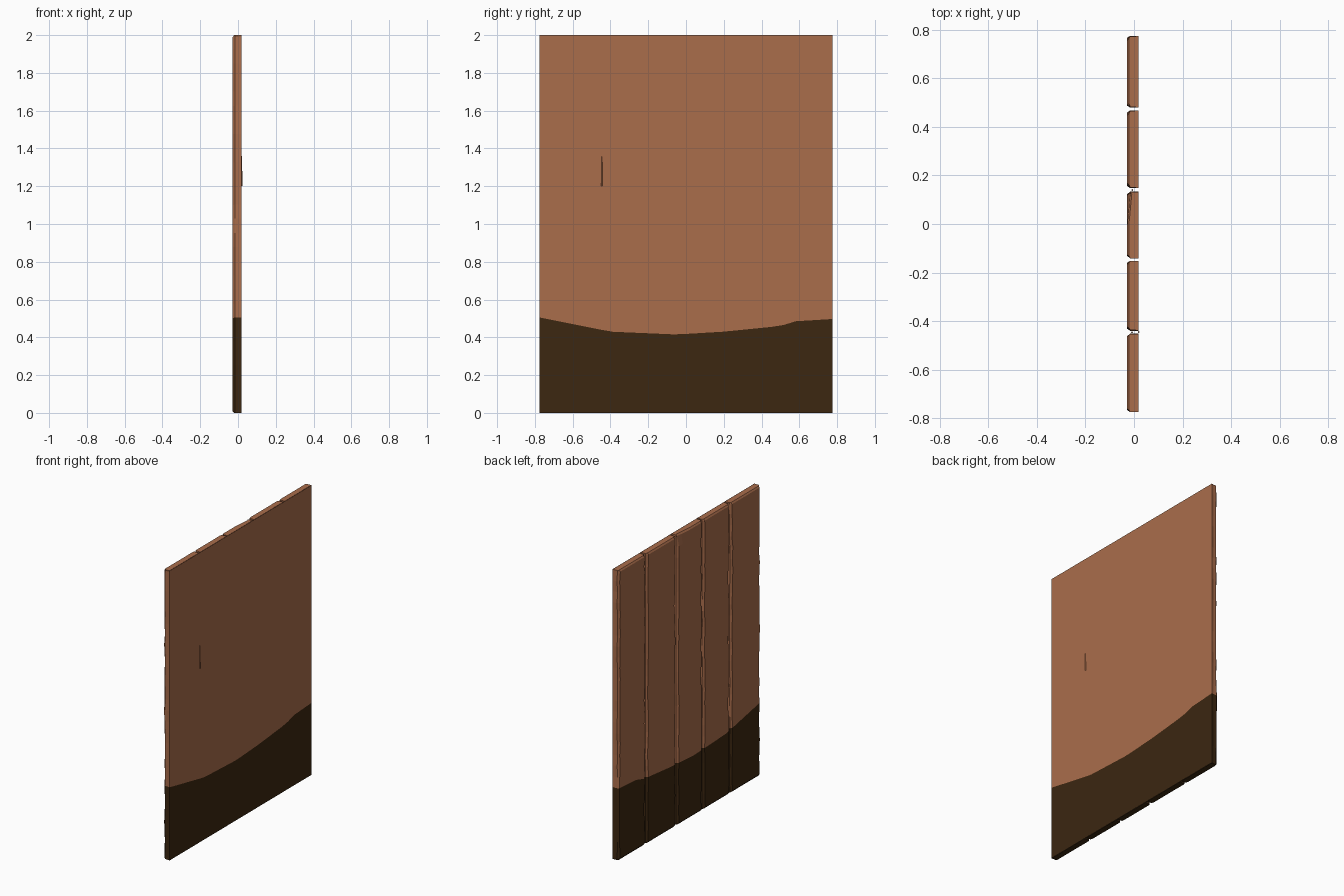
import bpy, bmesh, math, random

if "Cube" in bpy.data.objects:
    bpy.data.objects.remove(bpy.data.objects["Cube"])
random.seed(4)

def material(name, rgb):
    m = bpy.data.materials.new(name)
    m.diffuse_color = (*rgb, 1)
    m.use_nodes = True
    m.node_tree.nodes["Principled BSDF"].inputs["Base Color"].default_value = m.diffuse_color
    return m

brown = material("brown wood", (0.40, 0.153, 0.071))
dark = material("dark damp wood", (0.045, 0.020, 0.0055))

# Upper limit of the dark stain across the wall width
STAIN = [(-0.775, 0.505), (-0.55, 0.46), (-0.4, 0.43), (-0.05, 0.415), (0.2, 0.43),
         (0.5, 0.46), (0.58, 0.485), (0.775, 0.497)]
HEIGHT, FRONT, BACK = 2.0, -0.028, 0.02

def stain_height(y):
    for (y0, h0), (y1, h1) in zip(STAIN, STAIN[1:]):
        if y <= y1:
            break
    t = min(max((y - y0) / (y1 - y0), 0), 1)
    return h0 + t * (h1 - h0)

def level(r, y):
    # r in -1..0 is the stained part, 0..1 the clean part
    h = stain_height(y)
    return h * (1 + r) if r <= 0 else h + (HEIGHT - h) * r

def finish(bm, name):
    bmesh.ops.recalc_face_normals(bm, faces=bm.faces)
    me = bpy.data.meshes.new(name)
    bm.to_mesh(me)
    bm.free()
    me.materials.append(brown)
    me.materials.append(dark)
    ob = bpy.data.objects.new(name, me)
    bpy.context.collection.objects.link(ob)
    return ob

LOWER = [-1, -0.98, -0.75, -0.5, -0.25, 0]
UPPER = [(i + 1) / 20 for i in range(19)] + [0.993, 1]
LEVELS = LOWER + UPPER

def plank(name, y0, y1, chipped=False):
    bm = bmesh.new()
    rings = []
    for i, r in enumerate(LEVELS):
        end = i in (0, len(LEVELS) - 1)
        # Worn chamfers whose width wanders along the plank
        c0, c1 = (random.uniform(0.007, 0.017) for _ in range(2))
        w0, w1 = (random.uniform(0, 0.004) for _ in range(2))
        inset = 0.007 if end else 0
        a, b = y0 + w0, y1 - w1
        pts = [(BACK - 0.001, y0), (0.0, a), (FRONT + 0.012, a)]
        for k in range(7):
            y = a + c0 + (b - a - c0 - c1) * k / 6
            x = FRONT + inset
            if chipped and r > 0.95 and k >= 4:     # chipped top corner
                x += 0.004 * (k - 3)
            pts.append((x, y))
        pts += [(FRONT + 0.012, b), (0.0, b), (BACK - 0.001, y1)]
        rings.append([bm.verts.new((x, y, level(r, y))) for x, y in pts])
    n = len(rings[0])
    for i, (lo, hi) in enumerate(zip(rings, rings[1:])):
        for j in range(n):
            k = (j + 1) % n
            if k == 0:
                continue                            # back is covered by the sheet
            f = bm.faces.new((lo[j], lo[k], hi[k], hi[j]))
            f.material_index = 1 if i < len(LOWER) - 1 else 0
    bm.faces.new(rings[0]).material_index = 1
    bm.faces.new(rings[-1])
    return finish(bm, name)

# Five planks
for i, (y0, y1) in enumerate([(-0.775, -0.452), (-0.440, -0.152), (-0.142, 0.133),
                              (0.148, 0.468), (0.479, 0.775)]):
    plank(f"plank_{i + 1}", y0, y1, chipped=(i == 2))

# Flat backing sheet behind the planks
bm = bmesh.new()
cols = []
for i in range(25):
    y = -0.775 + 1.55 * i / 24
    cols.append([bm.verts.new((BACK, y, z)) for z in (0, stain_height(y), HEIGHT)])
for a, b in zip(cols, cols[1:]):
    for k in (0, 1):
        bm.faces.new((a[k], b[k], b[k + 1], a[k + 1])).material_index = 1 - k
sheet = finish(bm, "backing_sheet")
if sheet.data.polygons[0].normal.x < 0:
    sheet.data.flip_normals()

# Splinters breaking through the backing and along the plank joints
def splinter(name, x, y, z, length):
    bm = bmesh.new()
    bmesh.ops.create_cone(bm, segments=4, radius1=0.004, radius2=0.001, depth=length, cap_ends=True)
    bmesh.ops.translate(bm, verts=bm.verts, vec=(x, y, z))
    finish(bm, name)

splinter("back_splinter", BACK, -0.445, 1.28, 0.16)
for i, (y, z, length) in enumerate([(-0.446, 1.7, 0.3), (0.14, 1.75, 0.35), (0.14, 1.0, 0.3), (-0.446, 1.2, 0.3)]):
    splinter(f"joint_splinter_{i + 1}", -0.008, y, z, length)
